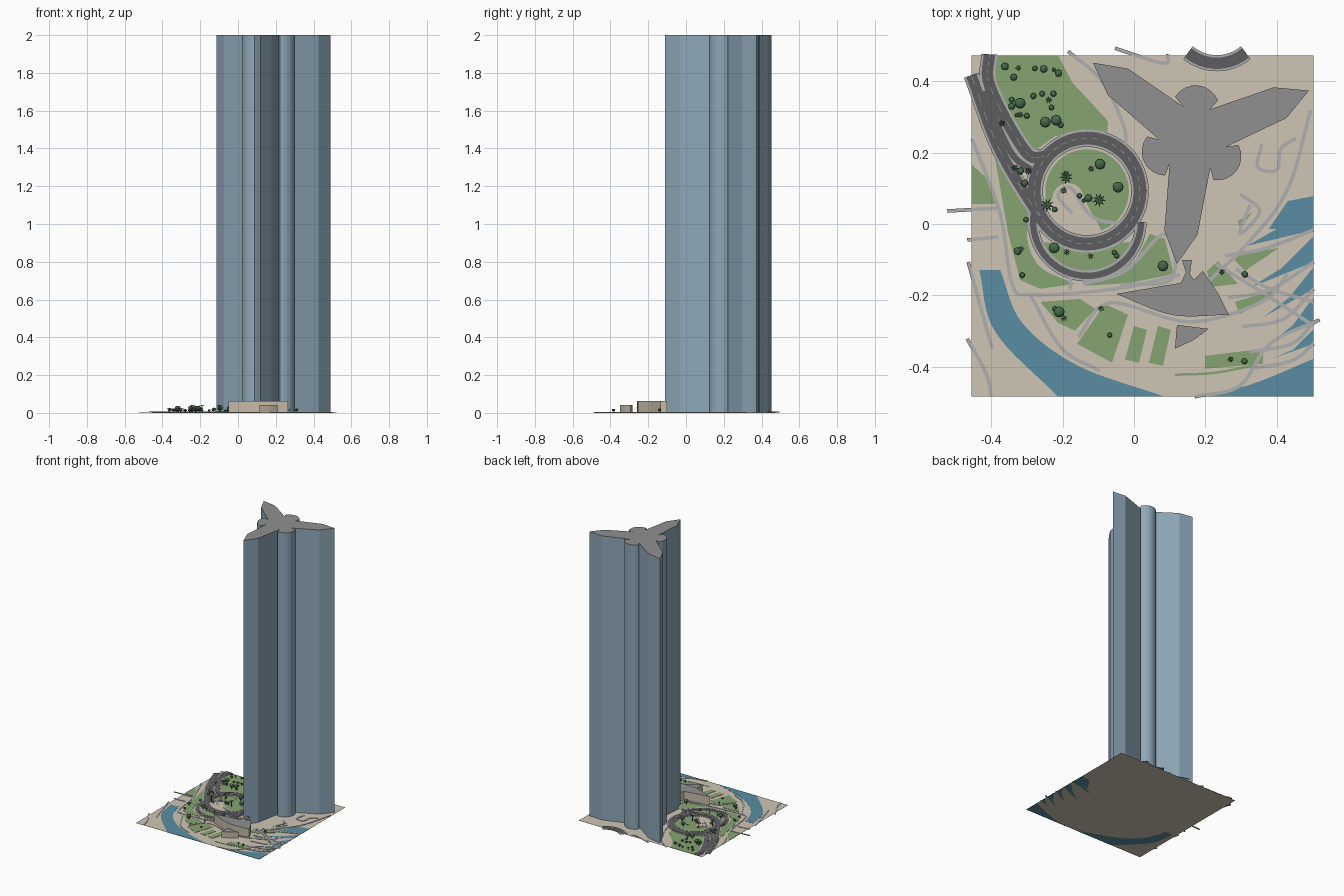
import bpy, bmesh, math, random
from mathutils import Vector

if "Cube" in bpy.data.objects:
    bpy.data.objects.remove(bpy.data.objects["Cube"])

random.seed(4)
PX = 357.5  # drawing units per model unit

def mat(name, *rgb):
    m = bpy.data.materials.new(name)
    m.diffuse_color = (*rgb, 1)
    m.use_nodes = True
    m.node_tree.nodes["Principled BSDF"].inputs["Base Color"].default_value = m.diffuse_color
    return m

SAND = mat("sand", .62, .56, .46)
GREEN = mat("grass", .24, .37, .17)
WATER = mat("water", .1, .27, .36)
ROAD = mat("asphalt", .11, .11, .12)
PATH = mat("paving", .43, .43, .43)
GLASS = mat("glass", .27, .39, .48)
ROOF = mat("roof", .28, .28, .28)
STONE = mat("stone", .56, .49, .39)
LEAF = mat("leaf", .06, .14, .07)
BARK = mat("bark", .1, .07, .04)

def plan(*xy):
    """Pairs in drawing units -> model units."""
    return [Vector((x, y)) / PX for x, y in zip(xy[::2], xy[1::2])]

def polar(cx, cy, r, deg):
    a = math.radians(deg)
    return Vector((cx + r * math.cos(a), cy + r * math.sin(a))) / PX

def arc(cx, cy, r, start, end, n=32):
    return [polar(cx, cy, r, start + (end - start) * k / n) for k in range(n + 1)]

def spline(p, n=8):
    """Catmull-Rom curve through the points."""
    q = [2 * p[0] - p[1]] + p + [2 * p[-1] - p[-2]]
    out = []
    for a, b, c, d in zip(q, q[1:], q[2:], q[3:]):
        for k in range(n):
            t = k / n
            out.append(b + ((c - a) * t + (2 * a - 5 * b + 4 * c - d) * t ** 2
                            + (3 * b - a - 3 * c + d) * t ** 3) / 2)
    return out + [p[-1]]

def finish(bm, name, *mats):
    bmesh.ops.recalc_face_normals(bm, faces=bm.faces)
    me = bpy.data.meshes.new(name)
    bm.to_mesh(me)
    bm.free()
    for m in mats:
        me.materials.append(m)
    ob = bpy.data.objects.new(name, me)
    bpy.context.collection.objects.link(ob)
    return ob

def prism(name, pts, z0, z1, side, top=None):
    bm = bmesh.new()
    lo, hi = [[bm.verts.new((p.x, p.y, z)) for p in pts] for z in (z0, z1)]
    bm.faces.new(lo)
    bm.faces.new(hi).material_index = 1 if top else 0
    for i in range(len(pts)):
        bm.faces.new((lo[i - 1], lo[i], hi[i], hi[i - 1]))
    return finish(bm, name, side, top or side)

def ribbon(name, line, width, z, m, gaps=False):
    """Thin strip along a line; gaps makes it dashed."""
    bm = bmesh.new()
    rows = []
    for i, p in enumerate(line):
        t = (line[min(i + 1, len(line) - 1)] - line[max(i - 1, 0)]).normalized()
        s = Vector((-t.y, t.x)) * width / 2
        rows.append([bm.verts.new((*q, h)) for q, h in ((p - s, .001), (p + s, .001), (p + s, z), (p - s, z))])
    for i, (a, b) in enumerate(zip(rows, rows[1:])):
        if not (gaps and i % 2):
            for k in range(4):
                bm.faces.new((a[k - 1], a[k], b[k], b[k - 1]))
    return finish(bm, name, m)

# Site slab, river and corner pool
W, E, S, N = -163, 180, -173, 169
prism("ground", plan(W, S, E, S, E, N, W, N), .0004, .001, SAND)
bank_in = spline(plan(-134, -46, -112, -99, -56, -142, 31, S))
bank_out = spline(plan(-76, S, -139, -108, -155, -46))
prism("river", bank_in + bank_out, 0, .0018, WATER)
prism("corner_pool", spline(plan(E, -135, 116, -161, 61, S)) + plan(E, S), 0, .0018, WATER)

# Fan of pools with footbridges between them
for i, (x, y, top, bottom) in enumerate([(113, -22, 28, -6), (116, -64, -12, -38), (130, -93, -43, -65),
                                         (138, -118, -73, -98), (138, -135, -105, -120)]):
    prism(f"fan_pool_{i}", plan(x, y, E, bottom, E, top, (x + E) / 2, (y + top) / 2 - 6), 0, .0018, WATER)
    ribbon(f"footbridge_{i}", spline(plan(x - 22, y - 10, x + 20, y - 2, E, bottom)), .01, .004, PATH)
prism("upper_pool", plan(154, 23, E, 28, E, -6, 135, -5), 0, .0018, WATER)
for i, y in enumerate((-40, -45)):
    ribbon(f"cross_bridge_{i}", spline(plan(82 + 20 * i, y, 134, -72 + 8 * i, E, -102 + 24 * i)), .01, .004, PATH)

# Lawns
for i, g in enumerate([
    plan(-146, N, -76, N, -62, 142, -26, 103, -27, 89, -79, 88, -104, 70, -136, 125),
    spline(plan(-139, 65, -106, 15, -107, -15, -94, -43, -59, -60)) + plan(-94, -65, -114, -56, -126, -10),
    plan(W, 60, -149, 47, -137, 20, W, 20),
    plan(-49, -62, 1, -37, 16, -10, 31, -15, 40, -50, -4, -59),
    plan(-94, -78, -54, -75, -39, -85, -59, -107, -76, -99),
    plan(-29, -80, -6, -91, -22, -139, -57, -120),
    plan(71, -132, 129, -125, 129, -140, 71, -145),
    plan(73, -47, 84, -37, 104, -60, 77, -63),
    plan(96, -31, 145, -24, 111, -47), plan(101, -78, 144, -65, 106, -91), plan(104, 3, 119, 12, 106, -4)]):
    prism(f"lawn_{i}", g, .0008, .0028, GREEN)
for x in (0, 24):
    prism("lawn_bed", plan(x, -102, x + 13, -106, x + 5, -139 - x / 8, x - 9, -136 - x / 8), .0008, .0028, GREEN)
prism("round_lawn", arc(-47, 33, 42, -70, 200, 20) + arc(-66, 25, 16, 180, 0, 8), .0008, .0028, GREEN)
prism("loop_lawn", arc(-47, 3, 51, 205, 335, 16), .0008, .0024, GREEN)
ribbon("lawn_strip", spline(plan(41, -151, 81, -149, 123, -141)), .007, .0028, GREEN)

# Footpaths
for i, p in enumerate([
    plan(-66, 173, -32, 143, -10, 97, -9, 73), plan(-19, 176, 29, 161, 34, 170),
    plan(-162, 85, -134, 10, -122, -60, -102, -71, -19, -65, 46, -51),
    plan(-104, -71, -72, -125, -34, -147),
    plan(-56, -113, -24, -79, 56, -98, 128, -78, 154, -50),
    plan(-187, 13, -136, 16), plan(-167, -16, -136, -13),
    plan(-166, -38, -149, -100, -142, -125), plan(-167, -115, -148, -150, -143, -172),
    plan(186, -96, 136, -120, 106, -162, 61, -173),
    plan(177, 114, 154, 35, 116, -17, 72, -60),
    plan(128, 80, 124, 57, 143, 54, 147, 75, 162, 86),
    plan(5, -1, -40, 6, -63, 36, -76, 28, -62, 11),
    plan(-51, -60, -9, -47, 31, -10, 38, -55, -14, -61),
    plan(106, 30, 126, 13, 106, -10, 116, 19), plan(-64, -50, -64, -66)]):
    ribbon(f"footpath_{i}", spline(p), .01, .004, PATH)

# Roads: pale kerb strip, asphalt, dashed lane line
for i, (line, w) in enumerate([
    (arc(-47, 33, 53, 0, 360, 64), .036), (arc(-47, 2, 54, 170, 360), .018),
    (spline(plan(-145, 170, -144, 137, -109, 73, -88, 67)), .032),
    (spline(plan(-163, 149, -136, 77, -98, 13, -78, -11)), .03),
    (spline(plan(-151, 133, -124, 73, -102, 53)), .018),
    (arc(83, 206, 45, 230, 310, 12), .032)]):
    ribbon(f"kerb_{i}", line, w + .013, .006, PATH)
    ribbon(f"road_{i}", line, w, .0075, ROAD)
    if w > .02 and i < 4:
        ribbon(f"lane_line_{i}", line, .0014, .008, PATH, gaps=True)

# Tower: three pointed wings with rounded lobes between them
outline = []
for wing in (22.7, 142.6, 262.7):
    for r, a in ((96, -10), (126, 0), (96, 10), (34, 38)):
        outline.append(polar(59, 85, r, wing + a))
    for k in range(-4, 5):
        outline.append(polar(59, 85, 54 - k * k / 2, wing + 62 + 7 * k))
    outline.append(polar(59, 85, 34, wing + 84))
prism("tower", outline, .001, 2, GLASS, ROOF)

# Pavilions: one fan-shaped with a curved front, one small wedge
front = spline(plan(95, -91, 38, -91, -18, -70))
prism("fan_pavilion", plan(47, -59, 52, -48, 48, -36, 58, -36, 56, -50, 60, -56, 69, -47, 84, -69) + front,
      .001, .062, STONE, ROOF)
prism("wedge_pavilion", plan(43, -101, 75, -105, 60, -116, 41, -125), .001, .042, STONE, ROOF)

# Tree kinds of unit size: round crown, and palm with drooping fronds
def trunk(height):
    bm = bmesh.new()
    bmesh.ops.create_cone(bm, segments=6, radius1=.12, radius2=.08, depth=height, cap_ends=True)
    bmesh.ops.translate(bm, verts=bm.verts, vec=(0, 0, height / 2))
    for f in bm.faces:
        f.material_index = 1
    return bm

bm = trunk(1.2)
crown = bmesh.ops.create_icosphere(bm, subdivisions=2, radius=1)["verts"]
bmesh.ops.scale(bm, verts=crown, vec=(1, 1, .75))
bmesh.ops.translate(bm, verts=crown, vec=(0, 0, 1.55))
round_tree = finish(bm, "round_tree", LEAF, BARK)

bm = trunk(2)
for k in range(9):
    d = Vector((*polar(0, 0, PX, 40 * k), 0))
    s = Vector((-d.y, d.x, .5)) * .15
    v = [bm.verts.new(p) for p in (Vector((0, 0, 2)), d / 2 + s + Vector((0, 0, 2)),
                                   d + Vector((0, 0, 1.7)), d / 2 - s + Vector((0, 0, 2.15)))]
    bm.faces.new((v[0], v[1], v[3]))
    bm.faces.new((v[1], v[2], v[3]))
palm_tree = finish(bm, "palm_tree", LEAF, BARK)

def plant(kind, p, size):
    ob = kind if kind.location.length == 0 else kind.copy()
    if ob is not kind:
        bpy.context.collection.objects.link(ob)
    ob.location = (*p, .002)
    ob.scale = [size / PX] * 3
    ob.rotation_euler.z = random.uniform(0, 6)

# Specimen trees, then smaller ones scattered over the planted areas
for p in plan(-78, 104, -89, 102, -34, 60, -16, 37, -80, -24, 29, -42, -75, -88, -114, 121):
    plant(round_tree, p, 5.5)
for p in plan(-68, 47, -35, 24, -87, 19):
    plant(palm_tree, p, 7)
for x, y, rx, ry, n in ((-103, 130, 32, 32, 20), (-45, 40, 35, 28, 8), (-112, 5, 8, 60, 8),
                        (-45, -34, 30, 6, 4), (-50, -100, 30, 20, 4), (100, -50, 20, 6, 2), (108, -136, 12, 2, 2)):
    for k in range(n):
        p = Vector((x + random.uniform(-rx, rx), y + random.uniform(-ry, ry))) / PX
        plant(palm_tree if k % 3 == 0 else round_tree, p, random.uniform(2.5, 4))
